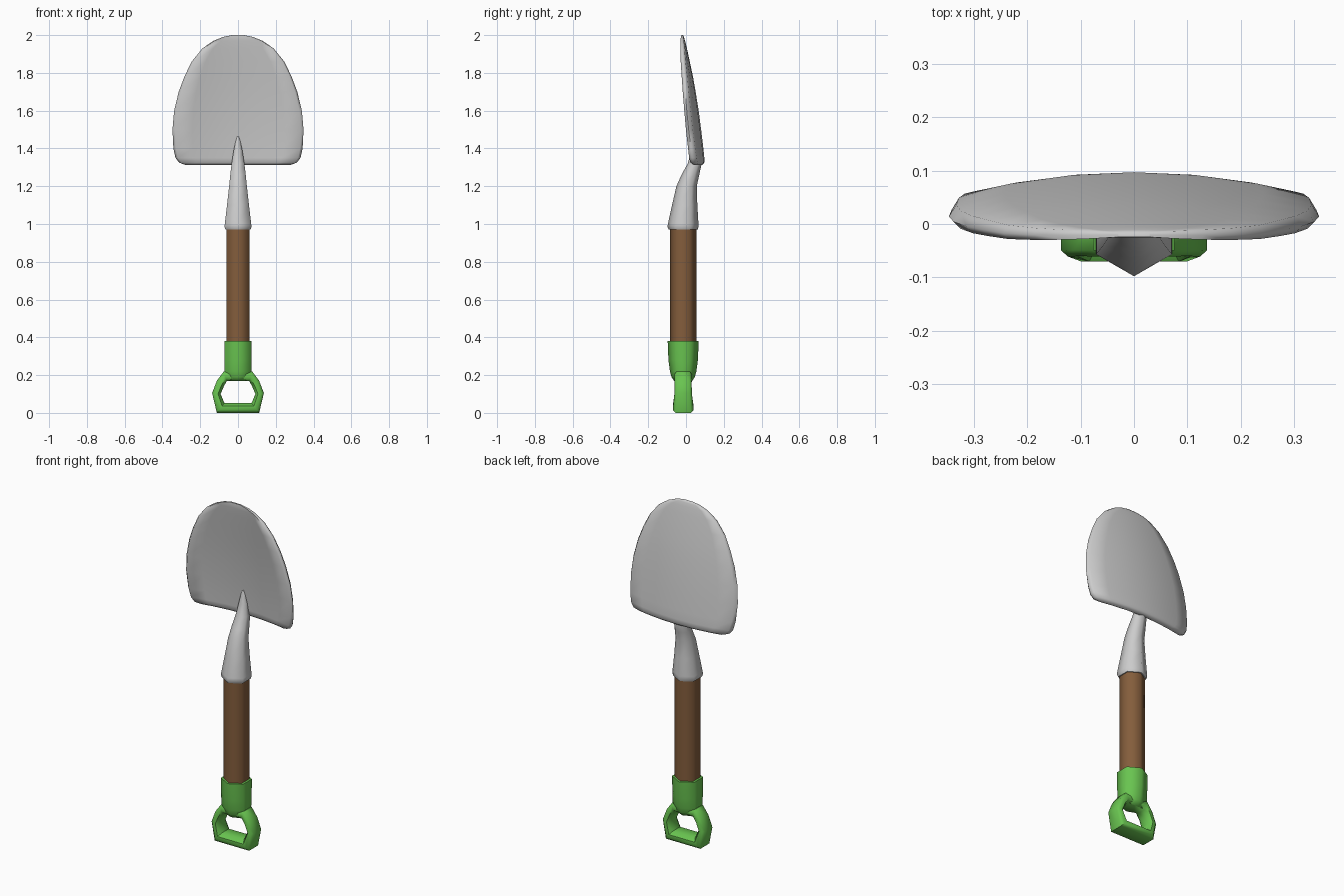
import bpy, math

if "Cube" in bpy.data.objects:
    bpy.data.objects.remove(bpy.data.objects["Cube"])

YC = -0.015  # shaft axis


def material(name, rgb):
    m = bpy.data.materials.new(name)
    m.diffuse_color = (*rgb, 1)
    m.use_nodes = True
    m.node_tree.nodes["Principled BSDF"].inputs["Base Color"].default_value = m.diffuse_color
    return m


def loft(name, rings, mat=None, closed=False, angle=65):
    """Skin a list of equal-length rings; closed joins last ring to first."""
    n, count = len(rings[0]), len(rings)
    verts = [p for r in rings for p in r]
    faces = []
    for i in range(count if closed else count - 1):
        a, b = i * n, ((i + 1) % count) * n
        faces += [(a + j, a + (j + 1) % n, b + (j + 1) % n, b + j) for j in range(n)]
    if not closed:
        faces += [tuple(reversed(range(n))), tuple(range((count - 1) * n, count * n))]
    me = bpy.data.meshes.new(name)
    me.from_pydata(verts, [], faces)
    ob = bpy.data.objects.new(name, me)
    bpy.context.collection.objects.link(ob)
    if mat:
        me.materials.append(mat)
    bpy.ops.object.select_all(action='DESELECT')
    ob.select_set(True)
    bpy.context.view_layer.objects.active = ob
    bpy.ops.object.mode_set(mode='EDIT')
    bpy.ops.mesh.select_all(action='SELECT')
    bpy.ops.mesh.normals_make_consistent(inside=False)
    bpy.ops.object.mode_set(mode='OBJECT')
    bpy.ops.object.shade_smooth_by_angle(angle=math.radians(angle))
    return ob


def hex_ring(z, y, hx, ry):
    """Hexagon with points towards front and back; hx = half width."""
    c = math.cos(math.pi / 6)
    return [(hx / c * math.cos(a), y + ry * math.sin(a), z)
            for a in (math.pi / 6 + k * math.pi / 3 for k in range(6))]


green = material("green_plastic", (0.14, 0.55, 0.08))
brown = material("wood", (0.23, 0.11, 0.045))

# Blade: dished plate, rows of (z, half width, centre y, half thickness)
rows = [(1.313, .28, .078, .009), (1.325, .312, .078, .019), (1.35, .331, .077, .020),
        (1.40, .342, .073, .019), (1.50, .347, .062, .018), (1.60, .338, .050, .017),
        (1.70, .314, .035, .016), (1.78, .284, .022, .015), (1.86, .245, .007, .013),
        (1.93, .188, -.006, .011), (1.97, .13, -.014, .009), (1.99, .08, -.018, .007),
        (2.0, .03, -.020, .004)]
us = [.96, .7, .35, 0, -.35, -.7, -.96]
section = [(1, 0)] + [(u, 1) for u in us] + [(-1, 0)] + [(-u, -1) for u in us]
loft("blade", [[(u * w, c - .4 * (u * w) ** 2 + s * h, z) for u, s in section]
               for z, w, c, h in rows], angle=75)

# Socket: tapering hexagon bending back onto the blade
socket = [(.97, -.015, .066, .077), (.985, -.016, .071, .082), (1.0, -.015, .070, .081),
          (1.1, -.007, .058, .067), (1.2, .003, .047, .054), (1.26, .023, .041, .047),
          (1.32, .046, .034, .037), (1.39, .052, .023, .022), (1.44, .050, .012, .010),
          (1.465, .049, .003, .003)]
loft("socket", [hex_ring(*r) for r in socket])

# Wooden shaft
loft("shaft", [hex_ring(z, YC, .06, .07) for z in (.25, 1.0)], brown)

# Grip collar
collar = [(.17, .062, .048), (.19, .070, .062), (.22, .072, .070), (.28, .072, .078),
          (.38, .072, .082)]
loft("grip_collar", [hex_ring(z, YC, hx, ry) for z, hx, ry in collar], green)

# Grip loop: (inner x, inner z, outer x, outer z, half depth), mirrored
half = [(.06, .168, .075, .22, .046), (.076, .138, .112, .170, .045),
        (.092, .100, .137, .105, .046), (.072, .052, .112, 0, .055)]
octagon = [(0, -.6), (.3, -1), (.7, -1), (1, -.75), (1, .75), (.7, 1), (.3, 1), (0, .6)]


def grip_ring(p, side):
    xi, zi, xo, zo, d = p
    return [(side * (xi + (xo - xi) * s), YC + t * d, zi + (zo - zi) * s) for s, t in octagon]


loft("grip_loop", [grip_ring(p, 1) for p in half] + [grip_ring(p, -1) for p in half[::-1]],
     green, closed=True, angle=50)
